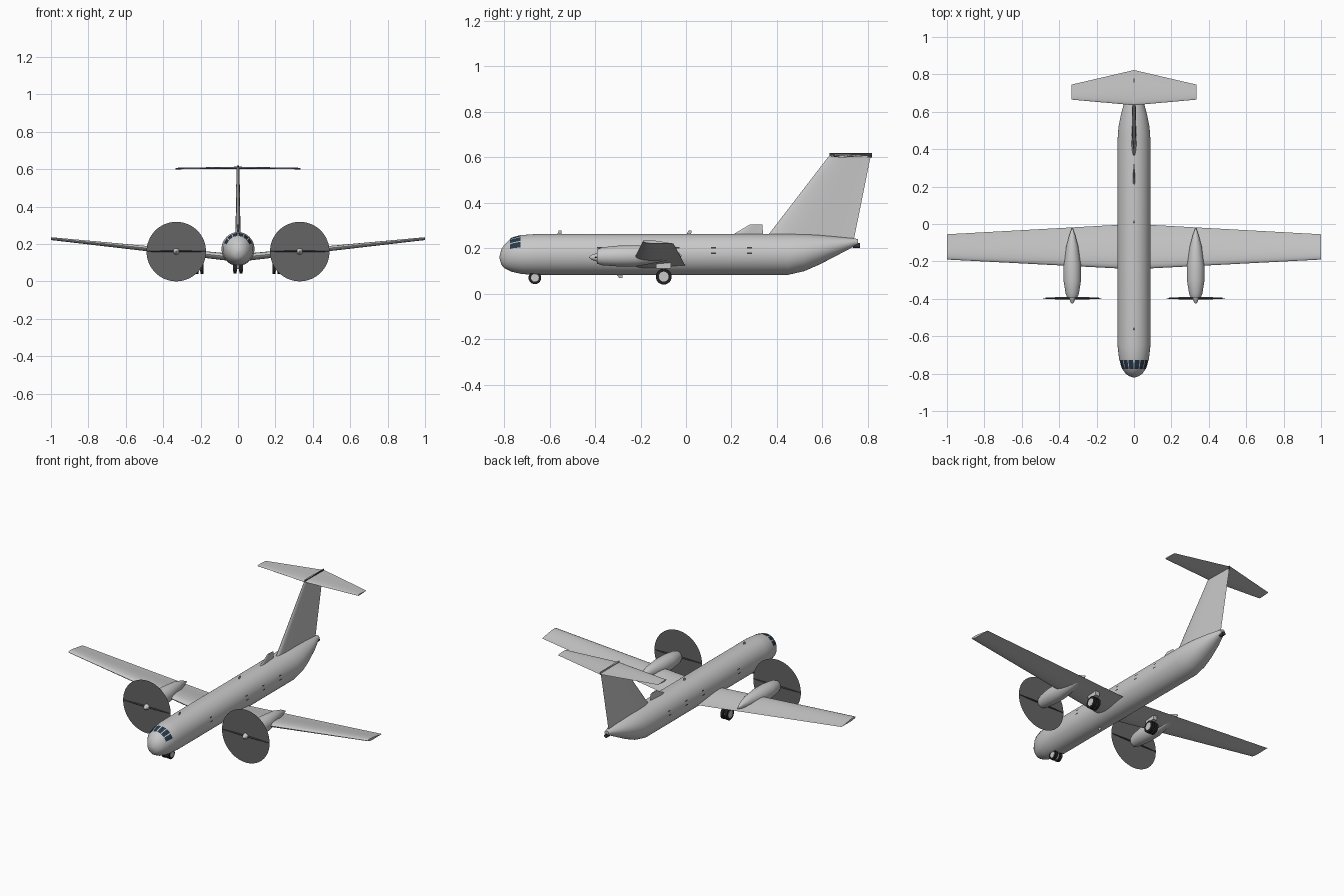
import bpy, bmesh, math
from math import sin, cos, pi, radians
from mathutils import Matrix, Vector

if "Cube" in bpy.data.objects:
    bpy.data.objects.remove(bpy.data.objects["Cube"])


def material(name, r, g, b):
    m = bpy.data.materials.new(name)
    m.use_nodes = True
    m.diffuse_color = (r, g, b, 1)
    m.node_tree.nodes["Principled BSDF"].inputs["Base Color"].default_value = (r, g, b, 1)
    return m


GREY = material("light grey paint", .58, .58, .58)
DISC = material("propeller blur grey", .13, .13, .13)
DARK = material("dark grey", .045, .045, .045)
TYRE = material("tyre black", .015, .015, .015)
GLASS = material("navy glass", .02, .04, .07)


def finish(name, bm, *mats):
    bmesh.ops.recalc_face_normals(bm, faces=bm.faces)
    mesh = bpy.data.meshes.new(name)
    bm.to_mesh(mesh)
    bm.free()
    for m in mats:
        mesh.materials.append(m)
    ob = bpy.data.objects.new(name, mesh)
    bpy.context.collection.objects.link(ob)
    bpy.ops.object.select_all(action='DESELECT')
    ob.select_set(True)
    bpy.context.view_layer.objects.active = ob
    bpy.ops.object.shade_smooth_by_angle(angle=radians(35))
    return ob


def loft(name, rings, mat):
    """Skin a list of equal closed rings and cap both ends."""
    bm = bmesh.new()
    rows = [[bm.verts.new(p) for p in ring] for ring in rings]
    n = len(rows[0])
    for a, b in zip(rows, rows[1:]):
        for i in range(n):
            j = (i + 1) % n
            bm.faces.new((a[i], a[j], b[j], b[i]))
    bm.faces.new(rows[0])
    bm.faces.new(rows[-1])
    return finish(name, bm, mat)


def oval(x, y, half_width, low, high, angle):
    """Point on an upright oval, angle measured from the top."""
    return Vector((x + half_width * sin(angle), y,
                   (low + high) / 2 + (high - low) / 2 * cos(angle)))


def body(name, stations, mat, x=0, n=48):
    return loft(name, [[oval(x, *s, 2 * pi * i / n) for i in range(n)] for s in stations], mat)


def foil(name, sections, mat, upright=False, tilt=0, n=28):
    """Aerofoil skin; sections are span, height or x offset, front, back, half thickness."""
    rings = []
    for span, off, front, back, half in sections:
        ring = []
        for i in range(n):
            a = 2 * pi * i / n
            f = (1 - cos(a)) / 2
            y = front + (back - front) * f
            t = off + half * sin(a) * (1 + cos(a)) / 1.3 + tilt * (.5 - f)
            ring.append((t, y, span) if upright else (span, y, t))
        rings.append(ring)
    return loft(name, rings, mat)


def cylinder(name, centre, radius, length, axis, mat, n=32):
    bm = bmesh.new()
    turn = Matrix.Rotation(pi / 2, 4, 'Y') if axis == 'X' else Matrix.Rotation(pi / 2, 4, 'X')
    if axis == 'Z':
        turn = Matrix()
    bmesh.ops.create_cone(bm, cap_ends=True, segments=n, radius1=radius, radius2=radius,
                          depth=length, matrix=Matrix.Translation(centre) @ turn)
    return finish(name, bm, mat)


# Fuselage: y, half width, bottom, top
HULL = [(-.82, .006, .155, .167), (-.813, .027, .128, .195), (-.8, .045, .112, .214),
        (-.77, .066, .097, .244), (-.72, .08, .086, .258), (-.65, .088, .083, .263),
        (.45, .088, .083, .263), (.52, .083, .099, .262), (.585, .07, .127, .258),
        (.67, .047, .171, .25), (.74, .02, .208, .243), (.757, .014, .214, .24)]
body("fuselage", HULL, GREY)
cylinder("tail_exhaust", (0, .75, .212), .011, .03, 'Y', DARK, 16)


def hull_point(y, angle):
    for a, b in zip(HULL, HULL[1:]):
        if a[0] <= y <= b[0]:
            f = (y - a[0]) / (b[0] - a[0])
            w, lo, hi = (p + (q - p) * f + e for p, q, e in zip(a[1:], b[1:], (.002, -.002, .002)))
            return oval(0, y, w, lo, hi, angle)


def plate(name, y0, y1, a0, a1, mat, n=5):
    """Thin patch lying on the fuselage skin; angles in degrees from the top."""
    bm = bmesh.new()
    grid = [[bm.verts.new(hull_point(y0 + (y1 - y0) * i / n, radians(a0 + (a1 - a0) * j / n)))
             for j in range(n + 1)] for i in range(n + 1)]
    for i in range(n):
        for j in range(n):
            bm.faces.new((grid[i][j], grid[i][j + 1], grid[i + 1][j + 1], grid[i + 1][j]))
    ob = finish(name, bm, mat)
    # Face the patch away from the hull
    if ob.data.polygons[0].normal.dot(ob.data.polygons[0].center - Vector((0, y1, .17))) < 0:
        ob.data.flip_normals()


for s, side in ((1, "left"), (-1, "right")):
    # Windscreen panes
    for k in range(3):
        plate(f"windscreen_{side}_{k}", -.774, -.728, s * (3 + 23 * k), s * (22 + 23 * k), GLASS)
    # Cabin window bars, in pairs
    for k, y in enumerate((-.38, -.04, .12, .28)):
        for a in (70, 85):
            plate(f"cabin_window_{side}_{k}_{a}", y - .011, y + .011, s * a, s * (a + 4), DARK, 2)

# Wing with dihedral
foil("wing", [(-1, .226, -.19, -.055, .007), (0, .122, -.242, 0, .02),
              (1, .226, -.19, -.055, .007)], GREY, tilt=.01)

# Tail
foil("tail_fin", [(.23, 0, .34, .737, .014), (.607, 0, .63, .813, .008)], GREY, upright=True)
foil("tailplane", [(-.335, .603, .665, .745, .004), (0, .607, .635, .823, .006),
                   (.335, .603, .665, .745, .004)], GREY)
cap = foil("fin_cap", [(.6, 0, .632, .818, .005), (.618, 0, .632, .818, .005)], GREY, upright=True)
cap.data.materials.append(DARK)
for p in cap.data.polygons:
    p.material_index = int(p.normal.x > .3)

# Dorsal fairing and aerials
foil("dorsal_fairing", [(.25, 0, .19, .34, .007), (.304, 0, .28, .336, .004)], GREY, upright=True)
foil("front_aerial", [(.255, 0, -.57, -.55, .003), (.277, 0, -.56, -.547, .002)], GREY, upright=True)
foil("middle_aerial", [(.255, 0, 0, .022, .003), (.277, 0, .01, .024, .002)], GREY, upright=True)
foil("belly_aerial", [(.09, 0, -.31, -.28, .003), (.068, 0, -.293, -.28, .002)], GREY, upright=True)

# Engines and propellers
NACELLE = [(-.392, .028, .132, .194), (-.37, .036, .125, .204), (-.3, .047, .12, .211),
           (-.22, .046, .12, .213), (-.12, .032, .138, .206), (-.06, .016, .153, .19),
           (-.02, .002, .163, .17)]
SPINNER = [(-.426, .002, .158, .162), (-.415, .011, .149, .171), (-.39, .019, .141, .179)]
for s, side in ((1, "left"), (-1, "right")):
    x = s * .33
    body(f"nacelle_{side}", NACELLE, GREY, x, 32)
    body(f"spinner_{side}", SPINNER, GREY, x, 20)
    bm = bmesh.new()
    bmesh.ops.create_circle(bm, cap_ends=True, segments=64, radius=.159,
                            matrix=Matrix.Translation((x, -.397, .159)) @ Matrix.Rotation(pi / 2, 4, 'X'))
    finish(f"propeller_disc_{side}", bm, DISC)
    loft(f"propeller_blades_{side}",
         [[(x + d, -.397 + h * cos(a), .16 + .6 * h * sin(a)) for a in (0, pi / 2, pi, 1.5 * pi)]
          for d, h in ((-.157, .002), (-.06, .007), (0, .007), (.06, .007), (.157, .002))], DARK)

    # Landing gear: twin wheels on each leg
    for gear, cx, y, z, r, gap in (("main", s * .206, -.098, .075, .035, .013),
                                   ("nose", 0, -.665, .07, .028, .016)):
        for t in ((-1, 1) if cx else (s,)):
            wx = cx + t * gap
            tag = f"{gear}_{side}_{'outer' if t * s > 0 else 'inner'}"
            cylinder(f"tyre_{tag}", (wx, y, z), r, .016, 'X', TYRE)
            cylinder(f"hub_{tag}", (wx, y, z), r * .62, .019, 'X', GREY, 24)
    cylinder(f"main_leg_{side}", (s * .206, -.098, .1), .005, .07, 'Z', GREY, 12)
    bm = bmesh.new()
    bmesh.ops.create_cube(bm, size=1, matrix=Matrix.Translation((s * .206, -.098, .125))
                          @ Matrix.Diagonal((.026, .066, .03, 1)))
    finish(f"gear_fairing_{side}", bm, GREY)
cylinder("nose_leg", (0, -.665, .08), .006, .03, 'Z', GREY, 12)
cylinder("nose_axle", (0, -.665, .07), .005, .032, 'X', DARK, 12)
